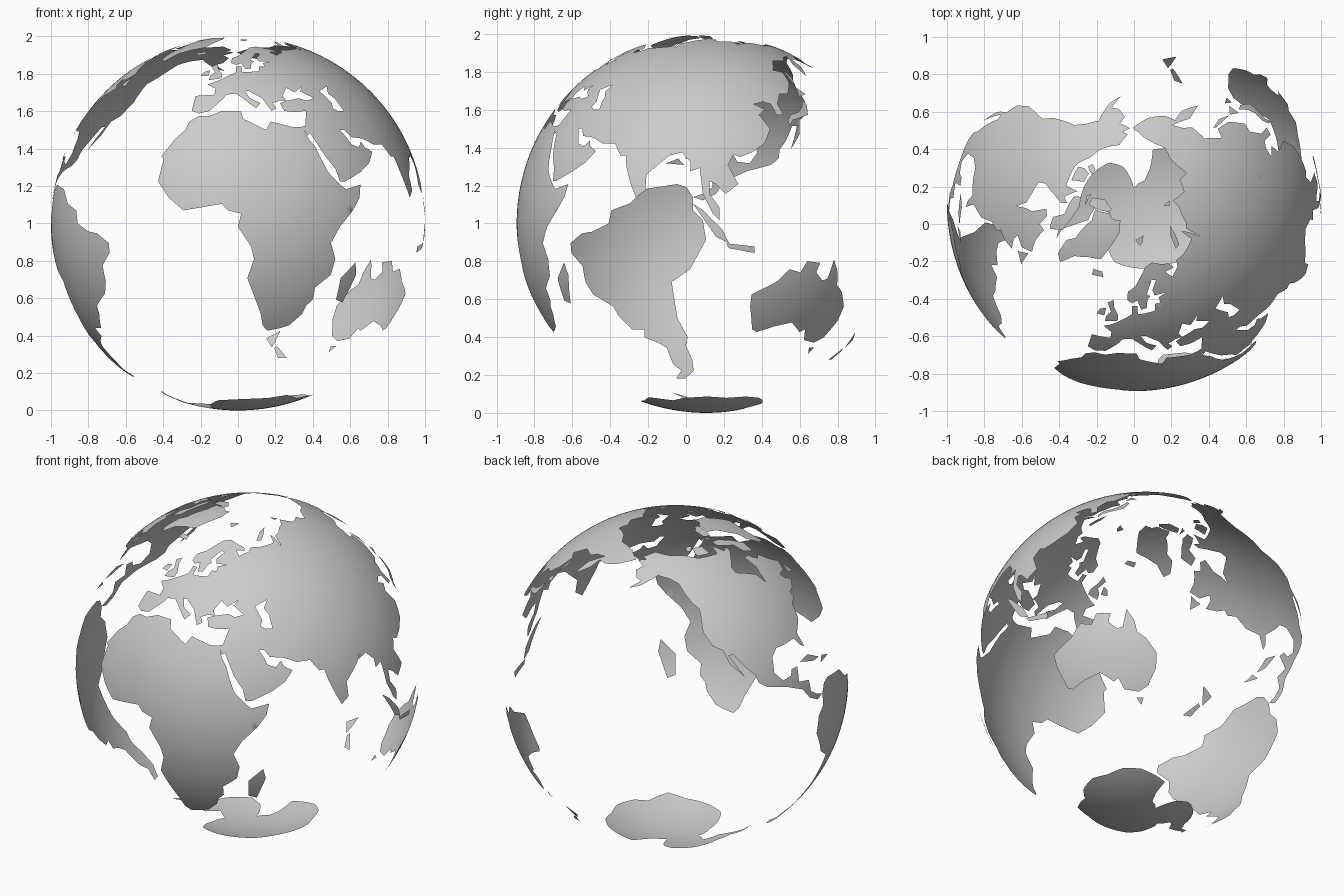
import bpy
import bmesh
from math import sin, cos, radians, ceil
from mathutils import Vector
from mathutils.geometry import delaunay_2d_cdt

if "Cube" in bpy.data.objects:
    bpy.data.objects.remove(bpy.data.objects["Cube"], do_unlink=True)

FRONT_LONGITUDE = 9
GLOBE_CENTRE = Vector((0, 0.106, 1))
GRID_STEP = 0.02
COAST_STEP = 2.0


def on_sphere(longitude, latitude):
    """Direction on the unit globe for a longitude and latitude in degrees."""
    turn, rise = radians(longitude - FRONT_LONGITUDE), radians(latitude)
    return Vector((sin(turn) * cos(rise), -cos(turn) * cos(rise), sin(rise)))


def trace_coast(outline):
    """Closed outline, divided so that it follows the curve of the globe."""
    coast = []
    for (lon, lat), (next_lon, next_lat) in zip(outline, outline[1:] + outline[:1]):
        d_lon = (next_lon - lon + 180) % 360 - 180
        d_lat = next_lat - lat
        count = max(1, ceil(max(abs(d_lon) * cos(radians(lat + d_lat / 2)), abs(d_lat)) / COAST_STEP))
        coast += [on_sphere(lon + d_lon * i / count, lat + d_lat * i / count)
                  for i in range(count)]
    return coast


def fill_region(bm, outline):
    """Triangulate a region in a stereographic plane, then wrap it on the globe."""
    coast = trace_coast(outline)
    middle = sum(coast, Vector()).normalized()
    across = middle.orthogonal().normalized()
    upward = middle.cross(across)
    flat = [Vector((p.dot(across), p.dot(upward))) / (1 + p.dot(middle)) for p in coast]
    border = list(range(len(flat)))

    # Even inner points keep the patch round
    low_x, high_x = min(p.x for p in flat), max(p.x for p in flat)
    low_y, high_y = min(p.y for p in flat), max(p.y for p in flat)
    for row in range(ceil((high_y - low_y) / GRID_STEP)):
        for column in range(ceil((high_x - low_x) / GRID_STEP)):
            flat.append(Vector((low_x + (column + row % 2 / 2) * GRID_STEP,
                                low_y + row * GRID_STEP)))

    points, _, triangles, *_ = delaunay_2d_cdt(flat, [], [border], 1, 0.00001)
    corners = {}
    for triangle in triangles:
        for index in triangle:
            if index not in corners:
                p = points[index]
                size = p.length_squared
                wrapped = across * p.x * 2 + upward * p.y * 2 + middle * (1 - size)
                corners[index] = bm.verts.new(wrapped / (1 + size))
        bm.faces.new([corners[index] for index in triangle])


def land(name, *regions):
    """One smooth piece of land, welded from one or more neighbouring regions."""
    bm = bmesh.new()
    for outline in regions:
        fill_region(bm, outline)
    bmesh.ops.remove_doubles(bm, verts=bm.verts[:], dist=0.0003)
    bm.normal_update()
    for face in bm.faces:
        if face.normal.dot(face.calc_center_median()) < 0:
            face.normal_flip()
        face.smooth = True
    bmesh.ops.translate(bm, verts=bm.verts[:], vec=GLOBE_CENTRE)
    mesh = bpy.data.meshes.new(name)
    bm.to_mesh(mesh)
    bm.free()
    bpy.context.collection.objects.link(bpy.data.objects.new(name, mesh))


# Africa, clockwise from the strait in the north-west
land("africa", [
    (-6, 35), (-2, 35), (3, 37), (10, 37), (11, 34), (15, 32), (19, 30), (21, 33),
    (25, 32), (29, 31), (32, 31), (33, 30), (34, 27), (36, 24), (37, 21), (39, 16),
    (43, 12), (45, 10.5), (51, 12), (50, 8), (47, 4), (42, -1), (39, -6), (41, -11),
    (40, -16), (35, -20), (35, -24), (33, -26), (32, -29), (28, -33), (25, -34),
    (20, -35), (18, -33), (17, -29), (14, -22), (12, -17), (14, -11), (13, -7),
    (9, -1), (10, 3), (6, 4), (4, 6), (-2, 5), (-8, 4), (-13, 8), (-17, 13),
    (-16, 20), (-17, 21), (-13, 27), (-10, 30), (-9, 33)])

# Eurasia, in regions that share their inner borders
europe = [
    (68, 69), (54, 68), (46, 68), (44, 66), (40, 65), (37, 64), (34, 66.5), (41, 66.5),
    (40, 68), (33, 69.5), (26, 71), (19, 70), (14, 67), (10, 64), (5, 62), (5, 59),
    (8, 58), (11, 59), (13, 55.5), (16, 56), (17, 59), (19, 60), (17, 61), (22, 65.5),
    (25, 65), (21, 62), (22, 60), (29, 60), (24, 59), (24, 57), (21, 57), (20, 54.5),
    (14, 54), (11, 54), (11, 57), (8, 57), (8, 54), (4, 52), (-2, 49), (-5, 48),
    (-1, 46), (-1, 43.5), (-9, 43), (-9, 37), (-6, 36), (-2, 37), (0, 39), (3, 42),
    (4, 43.5), (8, 44), (11, 42), (16, 38), (18, 40), (14, 42), (12, 45), (14, 45),
    (19, 42), (22, 37), (24, 38), (23, 40), (26, 41), (29, 41), (28, 43), (31, 46.5),
    (34, 44.5), (39, 47), (37, 45), (42, 42), (50, 40), (47, 45), (53, 47), (60, 55)]
southwest_asia = [
    (42, 42), (50, 40), (49, 38), (51, 37), (54, 37), (62, 25), (57, 27), (52, 27.5),
    (50, 30), (48, 30), (50, 27), (51, 25), (54, 24), (56, 26), (57, 24), (60, 22.5),
    (57, 19), (52, 16), (45, 13), (43, 13), (42, 17), (39, 21), (37, 25), (35, 29),
    (34, 28), (33, 30), (32, 31), (34, 31.5), (36, 37), (31, 36.5), (27, 37),
    (26, 40), (29, 41), (35, 42), (38, 41)]
southern_asia = [
    (131, 43), (87, 49), (53, 47), (51, 44), (53, 42), (54, 37), (62, 25), (67, 25),
    (70, 21), (72, 21), (73, 17), (75, 12), (77, 8), (80, 10), (80, 15), (87, 21),
    (91, 22), (94, 19), (94, 16), (97, 17), (98, 9), (101, 3), (103, 1), (103, 5),
    (100, 9), (100, 13), (102, 12), (105, 9), (109, 12), (106, 18), (108, 21.5),
    (110, 20.5), (114, 22), (119, 25), (122, 30), (119, 35), (122, 37), (118, 39),
    (122, 40), (125, 39), (126, 35), (129, 35), (128, 39)]
northern_asia = [
    (53, 47), (87, 49), (131, 43), (135, 43), (140, 48), (141, 53), (136, 54),
    (142, 59), (152, 59), (156, 61), (163, 62), (156, 57), (156, 51), (162, 56),
    (163, 60), (170, 60), (179, 62), (190, 66), (180, 69), (170, 70), (160, 70),
    (150, 72), (140, 72), (130, 71), (127, 74), (113, 74), (104, 78), (95, 76),
    (87, 75), (80, 73), (74, 72), (73, 67), (72, 71), (69, 73), (68, 69), (60, 55)]
land("eurasia", europe, southwest_asia, southern_asia, northern_asia)

# North America, in two regions that meet between the oceans
northern_half = [
    (-124, 48), (-128, 51), (-134, 58), (-140, 60), (-148, 61), (-152, 59), (-158, 56),
    (-164, 54.5), (-158, 58), (-162, 59), (-165, 62), (-161, 64), (-168, 66), (-162, 67),
    (-166, 68), (-157, 71), (-141, 70), (-128, 70), (-115, 68), (-96, 68), (-94, 72),
    (-87, 68), (-82, 69), (-82, 67), (-87, 65), (-94, 61), (-94, 58.5), (-88, 57),
    (-82, 55), (-80, 51), (-79, 54.5), (-77, 57), (-78, 62), (-73, 62), (-69, 59),
    (-65, 60), (-61, 56), (-56, 53), (-60, 50), (-66, 50), (-65, 48), (-61, 46),
    (-66, 44)]
southern_half = [
    (-124, 48), (-66, 44), (-70, 43.5), (-70, 41.5), (-74, 40), (-76, 35), (-81, 31),
    (-80, 26), (-82, 27), (-84, 30), (-90, 29.5), (-94, 29.5), (-97, 27), (-98, 22),
    (-95, 18.5), (-91, 19), (-90, 21), (-87, 21), (-88, 16), (-83, 15), (-83, 11),
    (-80, 9), (-77, 8), (-80, 7), (-84, 9), (-87, 13), (-94, 16), (-102, 18),
    (-105, 20), (-106, 23), (-109, 26), (-113, 31), (-115, 31), (-110, 23), (-115, 28),
    (-117, 33), (-121, 35), (-124, 40)]
land("north_america", northern_half, southern_half)

# South America
land("south_america", [
    (-77, 8), (-75, 11), (-72, 12), (-62, 10.5), (-57, 6), (-51, 4), (-50, 0),
    (-44, -2.5), (-40, -3), (-35, -6), (-35, -9), (-39, -13), (-39, -18), (-41, -22),
    (-48, -26), (-49, -29), (-53, -34), (-58, -34), (-57, -37), (-62, -39), (-65, -41),
    (-66, -48), (-69, -51), (-65, -55), (-70, -55), (-75, -51), (-75, -46), (-73, -40),
    (-74, -37), (-71, -30), (-70, -18), (-76, -14), (-81, -5), (-80, 1), (-77, 4)])

# Australia
land("australia", [
    (114, -22), (114, -26), (116, -34), (118, -35), (124, -33), (131, -31.5), (136, -35),
    (138, -34), (140, -38), (146, -39), (150, -37), (153, -31), (153, -26), (149, -21),
    (146, -19), (145, -15), (142.5, -11), (141, -17), (139, -17.5), (136, -15),
    (137, -12), (132, -11.5), (130, -15), (126, -14), (122, -18)])

# Antarctica, with its two deep bays
land("antarctica", [
    (-155, -78), (-140, -75), (-115, -74), (-80, -73), (-68, -70), (-66, -66), (-57, -63),
    (-62, -66), (-62, -75), (-80, -79), (-60, -82), (-35, -78), (-25, -75), (-10, -71),
    (10, -70), (35, -69), (50, -66.5), (70, -69), (82, -67), (100, -66), (115, -67),
    (130, -66), (145, -67), (160, -70), (170, -72), (165, -78), (165, -82), (-170, -85)])

# Arctic islands
land("greenland", [
    (-73, 78), (-60, 76), (-54, 71), (-51, 69), (-53, 66), (-48, 61), (-43, 60), (-40, 65),
    (-32, 68), (-22, 70), (-20, 75), (-18, 80), (-30, 83.5), (-45, 82), (-60, 82), (-67, 80)])
land("baffin_island", [(-78, 73), (-68, 70), (-61, 66), (-65, 62), (-72, 64), (-73, 68),
                       (-88, 71), (-89, 73.5)])
land("victoria_island", [(-117, 71), (-115, 73), (-105, 73), (-102, 69), (-115, 69)])
land("banks_island", [(-125, 72), (-120, 71.5), (-116, 74), (-123, 74)])
land("ellesmere_island", [(-90, 77), (-80, 76), (-64, 82), (-70, 83), (-90, 81)])
land("devon_island", [(-95, 76.5), (-80, 75), (-91, 75)])
land("svalbard", [(11, 79), (17, 77), (22, 78), (26, 80)])
land("novaya_zemlya", [(52, 71), (57, 71), (68, 77), (58, 75)])
land("severnaya_zemlya", [(96, 79), (105, 79), (96, 81)])

# Atlantic islands
land("iceland", [(-22, 64), (-14, 65), (-16, 66.5), (-23, 66)])
land("great_britain", [(-5, 50), (1, 51), (1, 53), (-2, 56), (-3, 58.5), (-6, 57),
                       (-3, 54), (-5, 52)])
land("ireland", [(-10, 52), (-6, 52), (-6, 55), (-9, 54)])
land("newfoundland", [(-59, 48), (-53, 47), (-56, 51.5)])
land("cuba", [(-85, 22), (-80, 23), (-74, 20), (-78, 20)])
land("hispaniola", [(-74, 18), (-72, 20), (-68, 18.5)])

# Pacific and Indian Ocean islands
land("madagascar", [(49, -12), (50, -16), (47, -25), (44, -24), (44, -17)])
land("honshu", [(130, 33), (130, 31), (132, 33), (136, 34), (140, 35), (142, 39),
                (141, 41), (139, 38), (136, 36), (132, 35)])
land("hokkaido", [(140, 42), (145, 43), (142, 45.5)])
land("sakhalin", [(142, 46), (144, 50), (143, 54), (142, 53)])
land("sumatra", [(95, 6), (98, 4), (104, -2), (106, -6), (102, -4)])
land("java", [(105, -6), (114, -7), (114, -9), (106, -7.5)])
land("tasmania", [(145, -41), (148, -41), (147, -43.5)])
land("new_zealand_north", [(173, -35), (178, -38), (175, -41.5), (174, -39)])
land("new_zealand_south", [(173, -41), (174, -42), (171, -46), (167, -46)])
